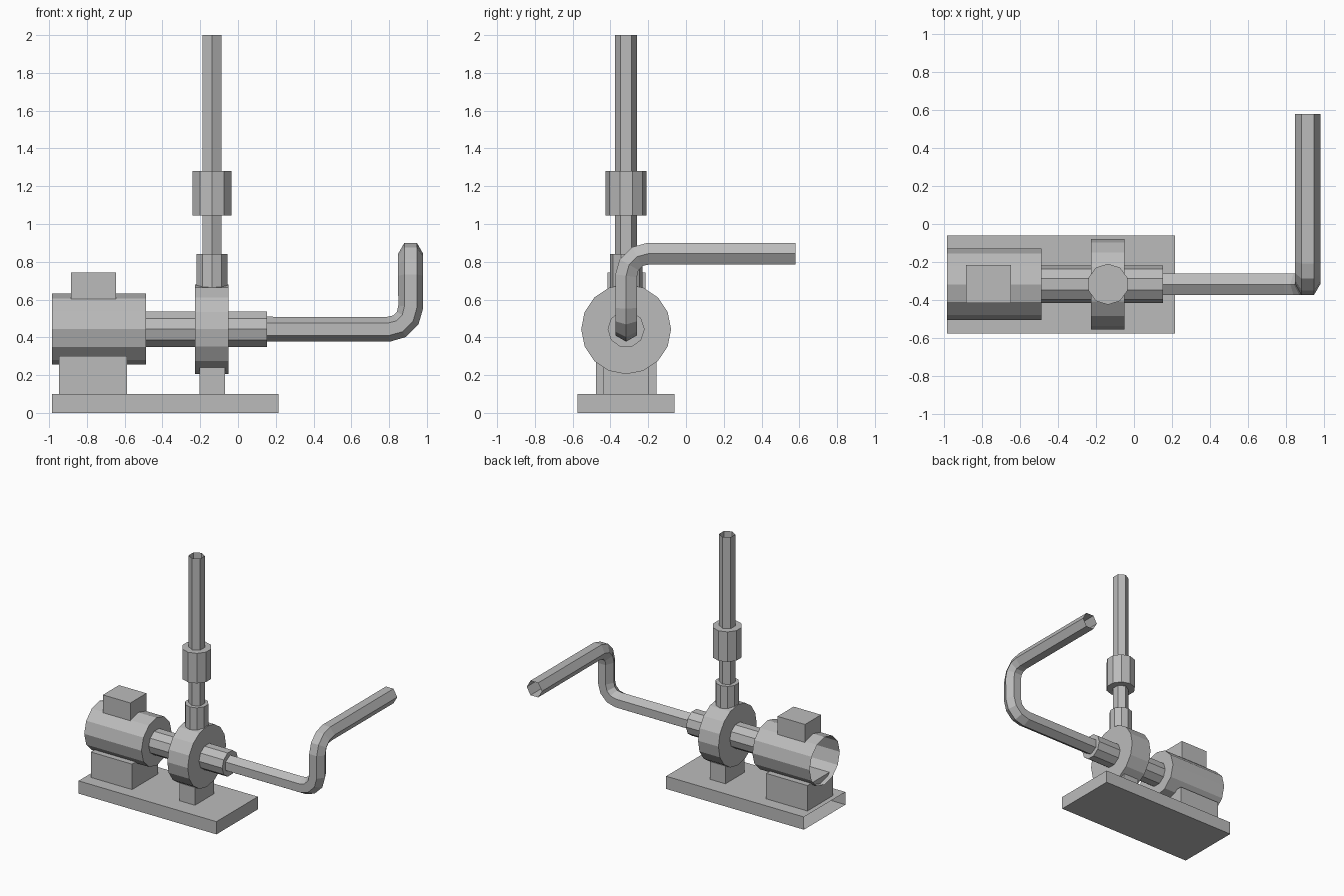
import bpy, bmesh, math
from mathutils import Vector, Matrix

if "Cube" in bpy.data.objects:
    bpy.data.objects.remove(bpy.data.objects["Cube"])

grey = bpy.data.materials.new("plain grey")
grey.diffuse_color = (0.5, 0.5, 0.5, 1)
grey.use_nodes = True
grey.node_tree.nodes["Principled BSDF"].inputs["Base Color"].default_value = grey.diffuse_color

PX, PY, AZ = -0.137, -0.317, 0.443   # pump centre and shaft height


def finish(name, bm):
    bm.normal_update()
    me = bpy.data.meshes.new(name)
    bm.to_mesh(me)
    bm.free()
    me.materials.append(grey)
    ob = bpy.data.objects.new(name, me)
    bpy.context.collection.objects.link(ob)
    return ob


def box(name, lo, hi, open_left=False):
    bm = bmesh.new()
    bmesh.ops.create_cube(bm, size=1)
    lo, hi = Vector(lo), Vector(hi)
    for v in bm.verts:
        v.co = (lo + hi) / 2 + v.co * (hi - lo)
    if open_left:
        bm.normal_update()
        ends = [f for f in bm.faces if f.normal.x < -0.9]
        bmesh.ops.delete(bm, geom=ends, context='FACES')
    return finish(name, bm)


def sweep(name, path, r, sides, first, cap_start=True, cap_end=True):
    """Sweep a regular polygon along a path; 'first' points at its first corner."""
    path = [Vector(p) for p in path]
    segs = [(b - a).normalized() for a, b in zip(path, path[1:])]
    u = Vector(first)
    bm = bmesh.new()
    rings = []
    for i, p in enumerate(path):
        d0 = segs[max(i - 1, 0)]
        d1 = segs[min(i, len(segs) - 1)]
        t = (d0 + d1).normalized()
        u = d0.rotation_difference(t) @ u
        w = t.cross(u)
        ring = []
        for k in range(sides):
            a = 2 * math.pi * k / sides
            ring.append(bm.verts.new(p + (u * math.cos(a) + w * math.sin(a)) * r))
        rings.append(ring)
        u = t.rotation_difference(d1) @ u
    for a, b in zip(rings, rings[1:]):
        for k in range(sides):
            n = (k + 1) % sides
            bm.faces.new((a[k], a[n], b[n], b[k]))
    if cap_start:
        bm.faces.new(rings[0][::-1])
    if cap_end:
        bm.faces.new(rings[-1])
    return finish(name, bm)


def along_x(name, x0, x1, r, sides, first, **caps):
    return sweep(name, [(x0, PY, AZ), (x1, PY, AZ)], r, sides, first, **caps)


def along_z(name, z0, z1, r, sides, **caps):
    return sweep(name, [(PX, PY, z0), (PX, PY, z1)], r, sides, (0, -1, 0), **caps)


# Base plate and feet (the plate and motor are open on the left end)
box("base_plate", (-0.985, -0.575, 0), (0.215, -0.06, 0.1), open_left=True)
box("motor_foot", (-0.947, -0.477, 0.1), (-0.588, -0.157, 0.3))
box("pump_foot", (-0.205, -0.437, 0.1), (-0.069, -0.197, 0.24))

# Motor with its terminal box
along_x("motor", -0.985, -0.487, 0.188, 12, (0, 0, 1), cap_start=False)
box("terminal_box", (-0.885, -0.415, 0.6), (-0.646, -0.215, 0.742))

# Shaft housing and pump casing
along_x("shaft_housing", -0.487, 0.153, 0.098, 10, (0, 1, 0), cap_start=False)
along_x("pump_casing", -0.227, -0.049, 0.238, 16, (0, 0, 1))

# Vertical outlet
along_z("outlet_neck", 0.6, 0.842, 0.086, 10)
along_z("outlet_pipe", 0.84, 2.0, 0.058, 6, cap_start=False, cap_end=False)
along_z("outlet_coupling", 1.045, 1.281, 0.108, 10)

# Bent inlet pipe: along x, up, then back along y
X, Z, R, N = 0.914, 0.843, 0.117, 3
path = [(0.153, PY, AZ)]
for i in range(N + 1):
    a = math.pi / 2 * i / N
    path.append((X - R + R * math.sin(a), PY, AZ + R - R * math.cos(a)))
for i in range(N + 1):
    a = math.pi / 2 * i / N
    path.append((X, PY + R - R * math.cos(a), Z - R + R * math.sin(a)))
path.append((X, 0.58, Z))
sweep("inlet_pipe", path, 0.066, 6, (0, 0, 1), cap_start=False, cap_end=False)
